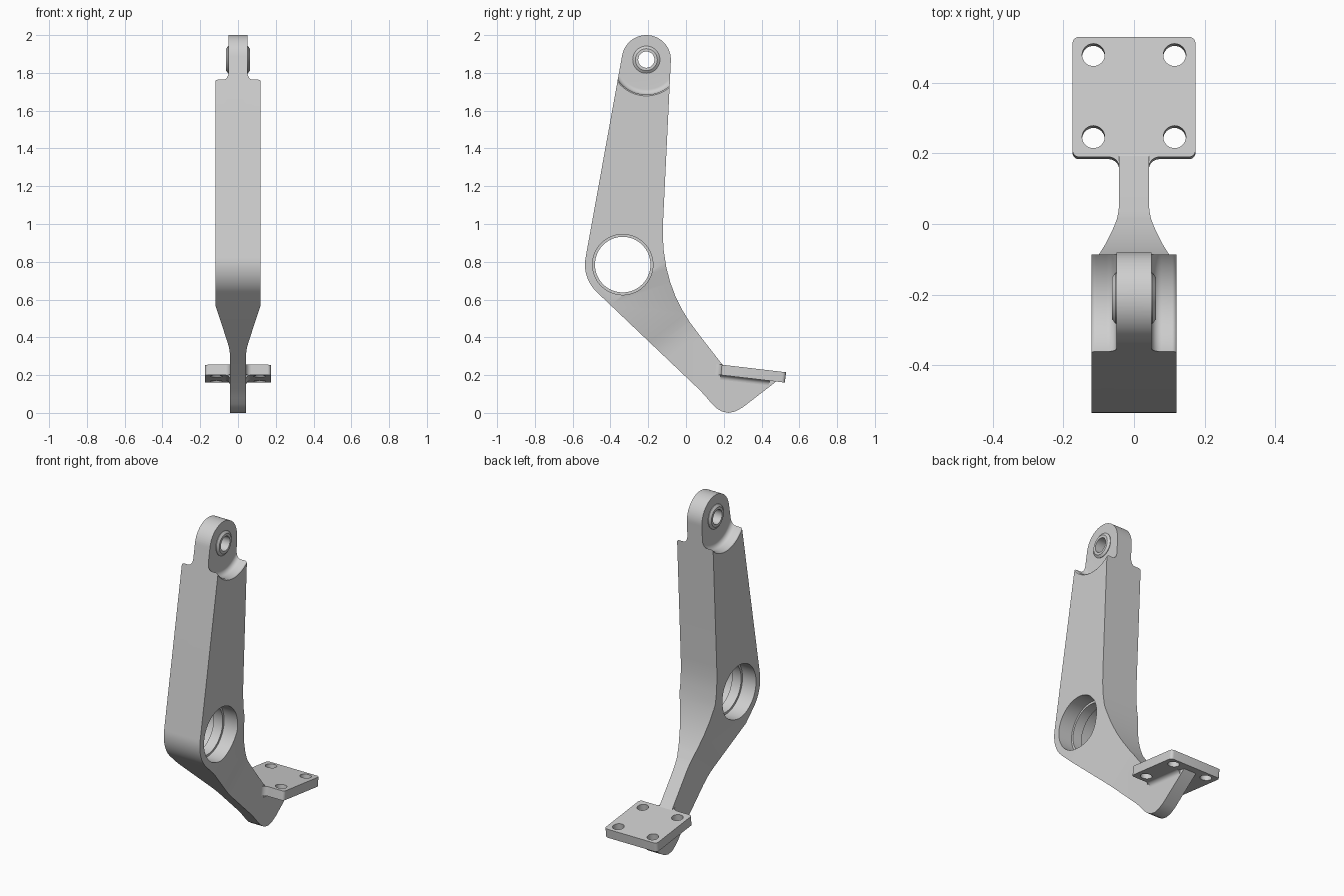
import bpy
import bmesh
from math import sin, cos, radians
from mathutils import Vector, Matrix

if "Cube" in bpy.data.objects:
    bpy.data.objects.remove(bpy.data.objects["Cube"], do_unlink=True)

grey = bpy.data.materials.new("cast grey")
grey.use_nodes = True
GREY = (0.62, 0.62, 0.62, 1)
grey.diffuse_color = GREY
grey.node_tree.nodes["Principled BSDF"].inputs["Base Color"].default_value = GREY

X, Y, Z = Vector((1, 0, 0)), Vector((0, 1, 0)), Vector((0, 0, 1))


def arc(cx, cy, r, a0, a1, n=12):
    angles = [radians(a0 + (a1 - a0) * i / n) for i in range(n + 1)]
    return [(cx + r * cos(a), cy + r * sin(a)) for a in angles]


def finish(name, bm):
    bmesh.ops.remove_doubles(bm, verts=bm.verts, dist=1e-5)
    bmesh.ops.recalc_face_normals(bm, faces=bm.faces)
    mesh = bpy.data.meshes.new(name)
    bm.to_mesh(mesh)
    bm.free()
    obj = bpy.data.objects.new(name, mesh)
    bpy.context.collection.objects.link(obj)
    mesh.materials.append(grey)
    return obj


def prism(name, points, origin, u, v, w, half):
    """Extrude a flat outline by half a depth to each side along w."""
    bm = bmesh.new()
    base = [bm.verts.new(origin + u * a + v * b - w * half) for a, b in points]
    face = bm.faces.new(base)
    new = bmesh.ops.extrude_face_region(bm, geom=[face])["geom"]
    verts = [g for g in new if isinstance(g, bmesh.types.BMVert)]
    bmesh.ops.translate(bm, verts=verts, vec=w * half * 2)
    return finish(name, bm)


def lathe(name, points, center, closed=False):
    """Turn an (x, radius) profile around the x axis through center."""
    bm = bmesh.new()
    verts = [bm.verts.new(center + X * a + Z * r) for a, r in points]
    pairs = list(zip(verts, verts[1:]))
    if closed:
        pairs.append((verts[-1], verts[0]))
    edges = [bm.edges.new(p) for p in pairs]
    bmesh.ops.spin(bm, geom=verts + edges, cent=center, axis=X,
                   angle=radians(360), steps=64)
    return finish(name, bm)


def activate(obj):
    bpy.ops.object.select_all(action='DESELECT')
    obj.select_set(True)
    bpy.context.view_layer.objects.active = obj


def cut(obj, cutter):
    cutter.hide_render = True
    activate(obj)
    mod = obj.modifiers.new("cut", 'BOOLEAN')
    mod.operation = 'DIFFERENCE'
    mod.solver = 'EXACT'
    mod.object = cutter
    bpy.ops.object.modifier_apply(modifier=mod.name)
    bpy.data.objects.remove(cutter, do_unlink=True)


# Arm: side outline extruded to full width
eye = Vector((0, -0.21, 1.87))
hub = Vector((0, -0.335, 0.785))
outline = arc(eye.y, eye.z, 0.13, -2.6, 169.7, 32)
outline += arc(hub.y, hub.z, 0.2, 169.7, 226.5, 16)
outline += [(0.074, 0.12), (0.11, 0.08), (0.137, 0.048), (0.16, 0.026),
            (0.19, 0.007), (0.225, 0), (0.26, 0.007), (0.30, 0.029),
            (0.47, 0.16), (0.49, 0.19), (0.25, 0.235), (0.192, 0.256)]
outline += [(0.08, 0.4), (0.02, 0.48), (-0.02, 0.545), (-0.055, 0.615),
            (-0.083, 0.69), (-0.104, 0.77), (-0.118, 0.86),
            (-0.123, 0.94), (-0.121, 1.02)]
arm = prism("arm", outline, Vector(), Y, Z, X, 0.12)

# Side tapers down to the thin foot, and rounded shoulders beside the eye
NECK = 0.042
down, across = Vector((0, 0.61, -0.79)), Vector((0, 0.79, 0.61))
taper = [(-0.01, 0.122), (0.28, 0.056), (0.32, 0.048), (0.36, 0.0435),
         (0.4, NECK), (1.3, NECK), (1.3, 0.3), (-0.01, 0.3)]
shoulder = [(0.05, 0)] + arc(0.078, 0.157, 0.028, 180, 90, 8)
shoulder += arc(0.108, 0.199, 0.014, -90, 0, 6)
shoulder += [(0.2, 0.199), (0.2, 0)]
for side in (1, -1):
    cut(arm, prism("taper_cutter", taper, Vector((0, -0.40, 0.57)),
                   down, X * side, across, 1))
    cut(arm, lathe("shoulder_cutter", [(side * a, r) for a, r in shoulder], eye))

# Stepped hub bore and the seat for the bushing
cut(arm, lathe("bore_cutter", [(-0.2, 0), (-0.2, 0.16), (-0.03, 0.16),
                               (-0.03, 0.147), (0.03, 0.147), (0.03, 0.16),
                               (0.2, 0.16), (0.2, 0)], hub))
cut(arm, lathe("seat_cutter", [(-0.2, 0), (-0.2, 0.06), (0.2, 0.06), (0.2, 0)], eye))

# Bushing through the eye
bushing = lathe("eye_bushing", [(-0.063, 0.043), (-0.063, 0.058), (-0.053, 0.072),
                                (0.053, 0.072), (0.063, 0.058), (0.063, 0.043)],
                eye, closed=True)

# Tilted mounting plate with a filleted neck
tilt = Matrix.Rotation(radians(-6.7), 3, 'X')
along, normal = tilt @ Y, tilt @ Z
THICK, LENGTH, HALF = 0.055, 0.342, 0.174
corner = Vector((0, 0.19, 0.255))
middle = corner - normal * THICK / 2
half = [(NECK - 0.01, -0.03)] + arc(NECK + 0.03, -0.03, 0.03, 180, 90, 8)
half += arc(HALF - 0.018, 0.018, 0.018, -90, 0, 6)
half += arc(HALF - 0.018, LENGTH - 0.018, 0.018, 0, 90, 6)
plate = prism("mounting_plate", half + [(-a, b) for a, b in reversed(half)],
              middle, X, along, normal, THICK / 2)
for x in (-0.115, 0.115):
    for s in (0.057, 0.291):
        cut(plate, prism("hole_cutter", arc(x, s, 0.032, 0, 348.75, 31),
                         middle, X, along, normal, 0.1))

# Fillets between plate underside and foot
fillets = []
strip = [(NECK - 0.01, 0.01), (NECK - 0.01, -0.025)]
strip += arc(NECK + 0.025, -0.025, 0.025, 180, 90, 8) + [(NECK + 0.025, 0.01)]
for side, label in ((1, "left"), (-1, "right")):
    start = corner - normal * THICK + along * 0.13
    fillets.append(prism(label + "_plate_fillet", strip, start,
                         X * side, normal, along, 0.13))

for obj in [arm, bushing, plate] + fillets:
    activate(obj)
    bpy.ops.object.shade_smooth_by_angle(angle=radians(25))
